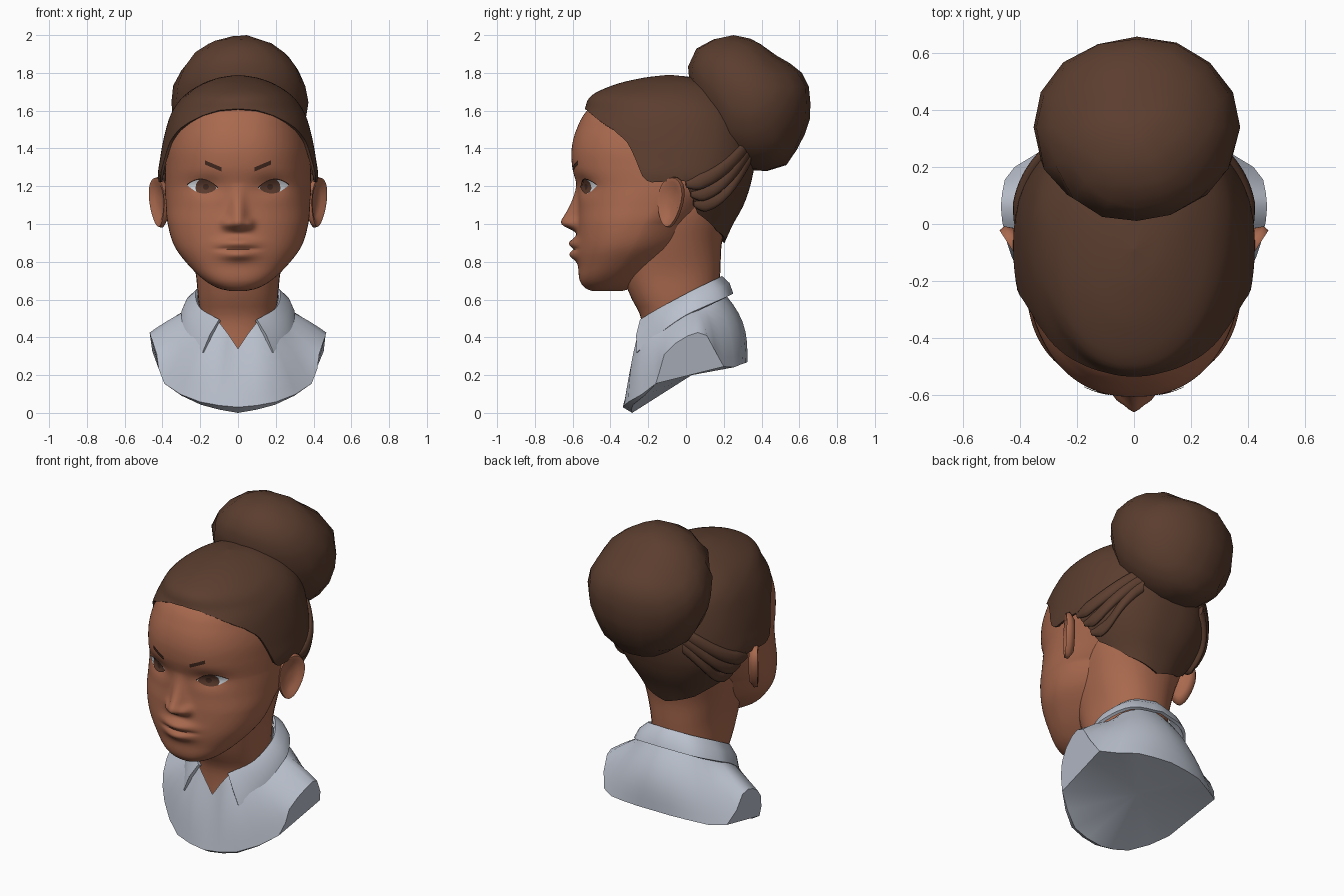
import bpy, bmesh, math, random
from mathutils import Vector

if "Cube" in bpy.data.objects:
    bpy.data.objects.remove(bpy.data.objects["Cube"])

random.seed(4)
PI = math.pi


def material(name, rgb):
    m = bpy.data.materials.new(name)
    m.diffuse_color = (*rgb, 1)
    m.use_nodes = True
    m.node_tree.nodes["Principled BSDF"].inputs["Base Color"].default_value = m.diffuse_color
    return m


SKIN = material("warm_skin", (0.40, 0.142, 0.077))
HAIR = material("brown_hair", (0.104, 0.047, 0.028))
CLOTH = material("pale_grey_cloth", (0.50, 0.54, 0.62))
WHITE = material("eye_white", (0.75, 0.80, 0.85))
IRIS = material("brown_iris", (0.11, 0.045, 0.027))
DARK = material("dark_brown", (0.055, 0.022, 0.014))


def finish(name, bm, mat, angle=50, thick=0):
    bmesh.ops.remove_doubles(bm, verts=bm.verts, dist=1e-5)
    bmesh.ops.recalc_face_normals(bm, faces=bm.faces)
    me = bpy.data.meshes.new(name)
    bm.to_mesh(me)
    bm.free()
    me.materials.append(mat)
    ob = bpy.data.objects.new(name, me)
    bpy.context.collection.objects.link(ob)
    bpy.ops.object.select_all(action='DESELECT')
    ob.select_set(True)
    bpy.context.view_layer.objects.active = ob
    if thick:
        mod = ob.modifiers.new("thickness", 'SOLIDIFY')
        mod.thickness = thick
        mod.offset = -1
        bpy.ops.object.modifier_apply(modifier=mod.name)
    bpy.ops.object.shade_smooth_by_angle(angle=math.radians(angle))
    return ob


def grid(bm, rows, closed=True, caps=False):
    vs = [[bm.verts.new(p) for p in r] for r in rows]
    n = len(rows[0])
    for a, b in zip(vs, vs[1:]):
        for i in range(n if closed else n - 1):
            j = (i + 1) % n
            bm.faces.new((a[i], a[j], b[j], b[i]))
    if caps:
        bm.faces.new(vs[0])
        bm.faces.new(vs[-1])
    return vs


def lerp_table(tab, t):
    for (a, va), (b, vb) in zip(tab, tab[1:]):
        if t <= b:
            return va + (vb - va) * max(0, (t - a) / (b - a))
    return tab[-1][1]


def spline(tab, z):
    """Smooth lookup of table rows (z, values...)."""
    z = min(max(z, tab[0][0]), tab[-1][0])
    i = max(k for k in range(len(tab) - 1) if tab[k][0] <= z)
    a, b = tab[i], tab[i + 1]
    p, q = tab[max(i - 1, 0)], tab[min(i + 2, len(tab) - 1)]
    h = b[0] - a[0]
    t = (z - a[0]) / h
    out = []
    for k in range(1, len(a)):
        m0 = (b[k] - p[k]) / (b[0] - p[0]) * h
        m1 = (q[k] - a[k]) / (q[0] - a[0]) * h
        out.append((2*t**3 - 3*t*t + 1)*a[k] + (t**3 - 2*t*t + t)*m0
                   + (3*t*t - 2*t**3)*b[k] + (t**3 - t*t)*m1)
    return out


N = 2.3   # roundness of the horizontal sections


def section(tab, z, th, yc, nf=N, nb=N):
    w, f, b = spline(tab, z)
    yc = f + yc * (b - f)
    s, c = math.sin(th), math.cos(th)
    n = nf if c > 0 else nb
    x = w * math.copysign(abs(s) ** (2 / n), s)
    y = yc - (yc - f if c > 0 else b - yc) * math.copysign(abs(c) ** (2 / n), c)
    return Vector((x, y, z))


# Section tables: height, half width, front y, back y
HEAD = [(.645, .04, -.495, -.34), (.658, .10, -.53, -.29), (.70, .175, -.562, -.2),
        (.78, .26, -.57, -.07), (.88, .335, -.575, .05), (1.0, .372, -.575, .13),
        (1.1, .382, -.57, .19), (1.2, .387, -.578, .26), (1.3, .385, -.602, .3),
        (1.4, .378, -.605, .31), (1.5, .352, -.58, .29), (1.6, .31, -.524, .24),
        (1.7, .2, -.4, .15), (1.74, .05, -.2, 0)]
NECK = [(.3, .18, -.235, .12), (.5, .198, -.238, .16), (.62, .212, -.295, .172),
        (.75, .226, -.34, .182), (.9, .265, -.34, .19), (1.05, .30, -.3, .23), (1.2, .31, -.3, .28)]
CAP = [(.88, .2, -.3, .195), (1.0, .275, -.45, .25), (1.1, .345, -.52, .305),
       (1.22, .42, -.622, .345), (1.35, .412, -.625, .365), (1.5, .382, -.602, .35),
       (1.6, .346, -.54, .31), (1.68, .285, -.50, .25), (1.74, .195, -.37, .17),
       (1.775, .1, -.22, .05), (1.79, .002, -.092, -.088)]


def face_mid(z):
    """Widest point of the head as a fraction of its depth."""
    return lerp_table([(.7, .42), (1.0, .49), (1.2, .57)], z)


def bump(d, s, p=2):
    return math.exp(-abs(d / s) ** p)


def relief(x, z):
    """Forward relief of the face: nose, eye sockets, lips."""
    ax = abs(x)
    t = min(max((1.22 - z) / .2, 0), 1)
    k = min(max((z - .945) / .06, 0), 1)
    k = k * k * (3 - 2 * k)
    d = .086 * t ** 1.3 * k * bump(ax, .03 + .018 * t, 2)
    d += .03 * bump(ax - .06, .027) * bump(z - 1.0, .028)
    d -= .026 * bump(ax - .175, .09) * bump(z - 1.2, .05)
    d += .03 * bump(z - .868, .058) * bump(x, .11)
    d += .022 * bump(z - .902, .022) * bump(x, .09)
    d += .022 * bump(z - .832, .024) * bump(x, .08)
    d -= .013 * bump(z - .867, .01) * bump(x, .11, 4)
    return d


def face_y(x, z):
    w, f, b = spline(HEAD, z)
    yc = f + face_mid(z) * (b - f)
    return yc - (yc - f) * max(0, 1 - abs(x / w) ** N) ** (1 / N) - relief(x, z)


# Head with modelled face
rows = []
for i in range(125):
    z = .645 + 1.095 * i / 124
    nb = lerp_table([(1.0, 1.65), (1.2, N)], z)
    row = []
    for j in range(128):
        u = 2 * PI * j / 128
        th = u - .35 * math.sin(u)
        p = section(HEAD, z, th, face_mid(z), N, nb)
        if math.cos(th) > 0:
            p.y -= relief(p.x, z)
        row.append(p)
    rows.append(row)
bm = bmesh.new()
grid(bm, rows, caps=True)
finish("head", bm, SKIN, 70)

# Neck
bm = bmesh.new()
grid(bm, [[section(NECK, .3 + .9 * i / 24, 2 * PI * j / 40, .45) for j in range(40)] for i in range(25)], caps=True)
finish("neck", bm, SKIN)

# Ears: rounded rim with a hollow centre
for side, sx in (("left", 1), ("right", -1)):
    rows = []
    for r, d in ((.7, -.045), (1, -.015), (.96, .008), (.8, .006), (.6, -.01), (.1, -.012)):
        row = []
        for j in range(24):
            a, b = r * math.cos(2 * PI * j / 24), r * math.sin(2 * PI * j / 24)
            a = .5 + .53 * a * (.87 + .2 * b) + .1 * b
            row.append(Vector((sx * (.378 + .09 * a + .8 * d), -.155 + .14 * a - .5 * d, 1.115 + .135 * b)))
        rows.append(row)
    bm = bmesh.new()
    grid(bm, rows, caps=True)
    finish(side + "_ear", bm, SKIN, 70)


def plate(name, x0, x1, lo, hi, off, mat, nu=18, nv=5):
    """Thin pair of patches lying on the face."""
    for side, sx in (("left", 1), ("right", -1)):
        bm = bmesh.new()
        rows = []
        for i in range(nu + 1):
            x = x0 + (x1 - x0) * i / nu
            zs = [lo(x) + (hi(x) - lo(x)) * j / nv for j in range(nv + 1)]
            rows.append([Vector((sx * x, face_y(x, z) - off, z)) for z in zs])
        grid(bm, rows, closed=False)
        ob = finish(side + "_" + name, bm, mat)
        if sum(f.normal.y * f.area for f in ob.data.polygons) > 0:
            ob.data.flip_normals()


# Eyes and brows
def lid(x, k=1):
    return 1.198 + k * .036 * max(0, 1 - ((x - .188) / .08) ** 2) + .1 * (x - .188)


def under(x):
    return lid(x, -1)


def disc(cx, cz, r):
    h = lambda x: math.sqrt(max(0, r * r - (x - cx) ** 2))
    return cx - r, cx + r, lambda x: max(under(x), cz - h(x)), lambda x: max(under(x), min(lid(x), cz + h(x)))


plate("eye", .108, .268, under, lid, .004, WHITE)
plate("iris", *disc(.17, 1.19, .056), .007, IRIS)
plate("pupil", *disc(.17, 1.197, .016), .009, DARK)
plate("lash", .106, .27, lid, lambda x: lid(x) + .006, .009, DARK, nv=2)
brow = lambda x: 1.288 + .42 * (x - .085)
plate("brow", .088, .176, lambda x: brow(x) - .011, lambda x: brow(x) + .011, .006, DARK)

# Hair cap, its lower edge follows the hairline
LINE = [(0, 1.61), (.28, 1.602), (.53, 1.575), (.75, 1.54), (.95, 1.5), (1.12, 1.44), (1.19, 1.38), (1.32, 1.24),
        (1.38, 1.22), (1.70, 1.23), (1.85, 1.06), (2.4, .96), (PI, .9)]
rows = []
for i in range(37):
    s = math.sin(PI / 2 * i / 36)
    row = []
    for j in range(144):
        th = 2 * PI * j / 144
        zb = lerp_table(LINE, min(th, 2 * PI - th))
        row.append(section(CAP, zb + (1.79 - zb) * s, th, .56, 2.08))
    rows.append(row)
bm = bmesh.new()
top = grid(bm, rows)[-1]
bm.faces.new(top)
finish("hair_cap", bm, HAIR, 60, .014)


# Swept strands behind the ears
def cap_x(y, z):
    w, f, b = spline(CAP, z)
    yc = f + .56 * (b - f)
    return w * max(0, 1 - abs((y - yc) / (b - yc)) ** N) ** (1 / N)


for side, sx in (("left", 1), ("right", -1)):
    for k, (z0, z1, z2, y0) in enumerate(((1.21, 1.22, 1.42, 0), (1.16, 1.14, 1.385, .025), (1.11, 1.07, 1.34, .04))):
        rows = []
        for i in range(15):
            t = i / 14
            y = y0 + (.325 - y0) * t
            z = (1 - t)**2 * z0 + 2 * t * (1 - t) * z1 + t * t * z2
            p = Vector((sx * cap_x(y, z), y, z))
            out = Vector((p.x, y + .07, 0)).normalized()
            r = .037 * min(1, .4 + 3 * t)
            rows.append([p + out * (.6 * r * math.cos(a)) + Vector((0, 0, 1.15 * r * math.sin(a)))
                         for a in (2 * PI * j / 12 for j in range(12))])
        bm = bmesh.new()
        grid(bm, rows, caps=True)
        finish(f"{side}_strand_{k + 1}", bm, HAIR)

# Lumpy bun: a ball whose side outline follows radius by angle
RADIUS = [(-34, .334), (5, .318), (21, .326), (62, .285), (90, .34), (121, .39), (143, .40), (166, .33),
          (195, .28), (240, .33), (286, .374), (298, .383), (326, .334)]
bm = bmesh.new()
bmesh.ops.create_uvsphere(bm, u_segments=16, v_segments=12, radius=1)
for v in bm.verts:
    ang = math.degrees(math.atan2(v.co.z, v.co.y))
    r = spline(RADIUS, ang + 360 if ang < -34 else ang)[0]
    k = 1 + random.uniform(-.012, .012)
    v.co = Vector((.01 + v.co.x * .362 * k, .34 + v.co.y * r * k, 1.655 + v.co.z * r * k))
lift = 2 - max(v.co.z for v in bm.verts)
bmesh.ops.translate(bm, verts=bm.verts, vec=(0, 0, lift))
finish("hair_bun", bm, HAIR, 60)


def dense(points):
    """Half outline with smooth midpoints added."""
    tab = [(k, *p) for k, p in enumerate(points)]
    return [Vector(spline(tab, k / 2)) for k in range(2 * len(points) - 1)]


# Shirt: neckline blended to the cut edge of the bust, front to back
EDGE = dense(((0, -.335, .03), (.2, -.305, .058), (.39, -.16, .155), (.43, -.115, .31),
              (.463, .01, .408), (.463, .11, .41), (.42, .2, .245), (.22, .3, .26), (0, .325, .27)))
NECKLINE = dense(((0, -.25, .34), (.1, -.235, .48), (.165, -.175, .495), (.195, -.095, .515),
                  (.22, -.02, .55), (.21, .04, .58), (.18, .11, .62), (.1, .165, .65), (0, .18, .66)))
SWELL = [(0, 0), (2, .018), (4, .018), (6, .005), (8, .004), (10, .014), (16, .05)]
rows = []
for i in range(9):
    t = i / 8
    half = []
    for k, (a, b) in enumerate(zip(NECKLINE, EDGE)):
        out = Vector((a.x * .4, (a.y + b.y) / 2, .08)).normalized()
        half.append(a.lerp(b, t) + out * math.sin(PI * t) * lerp_table(SWELL, k))
    rows.append(half + [Vector((-p.x, p.y, p.z)) for p in half[-2:0:-1]])
bm = bmesh.new()
edge = grid(bm, rows)[-1]
tip = bm.verts.new((0, -.285, 0))
centre = bm.verts.new((0, .03, .2))
for sx in (1, -1):
    e = [edge[(sx * k) % 32] for k in range(17)]
    low = [tip]
    for k in (1, 2, 3):
        p = EDGE[k] + Vector((0, .05, -.03)) * (1 - k / 4)
        low.append(bm.verts.new((sx * p.x * .98, p.y, p.z)))
    low.append(e[4])
    for k in range(3):
        bm.faces.new((e[k], e[k + 1], low[k + 1], low[k]))
    bm.faces.new((e[3], e[4], low[3]))
    bm.faces.new(e[4:13])
    loop = low + e[12:]
    for a, b in zip(loop, loop[1:]):
        bm.faces.new((a, b, centre))
finish("shirt", bm, CLOTH, 42)

# Folded collar with pointed front tips
UP = [(0, .10, -.243, .495), (1, .195, -.15, .55), (2, .224, -.04, .61), (3, .215, .05, .657), (4, .14, .15, .705), (5, 0, .19, .725)]
LOW = [(0, .188, -.262, .32), (1, .278, -.115, .44), (2, .3, -.005, .515), (3, .285, .09, .56), (4, .19, .21, .612), (5, 0, .25, .632)]
bm = bmesh.new()
cols = []
for i in range(41):
    s = (i - 20) / 4
    sx = -1 if s < 0 else 1
    u = 5 - abs(s)
    a, b = Vector(spline(UP, u)), Vector(spline(LOW, u))
    mid = a.lerp(b, .5) + Vector((a.x, a.y, .15)).normalized() * .014
    cols.append([Vector((sx * p.x, p.y, p.z)) for p in (a, mid, b)])
grid(bm, cols, closed=False)
finish("collar", bm, CLOTH, 45, .018)
